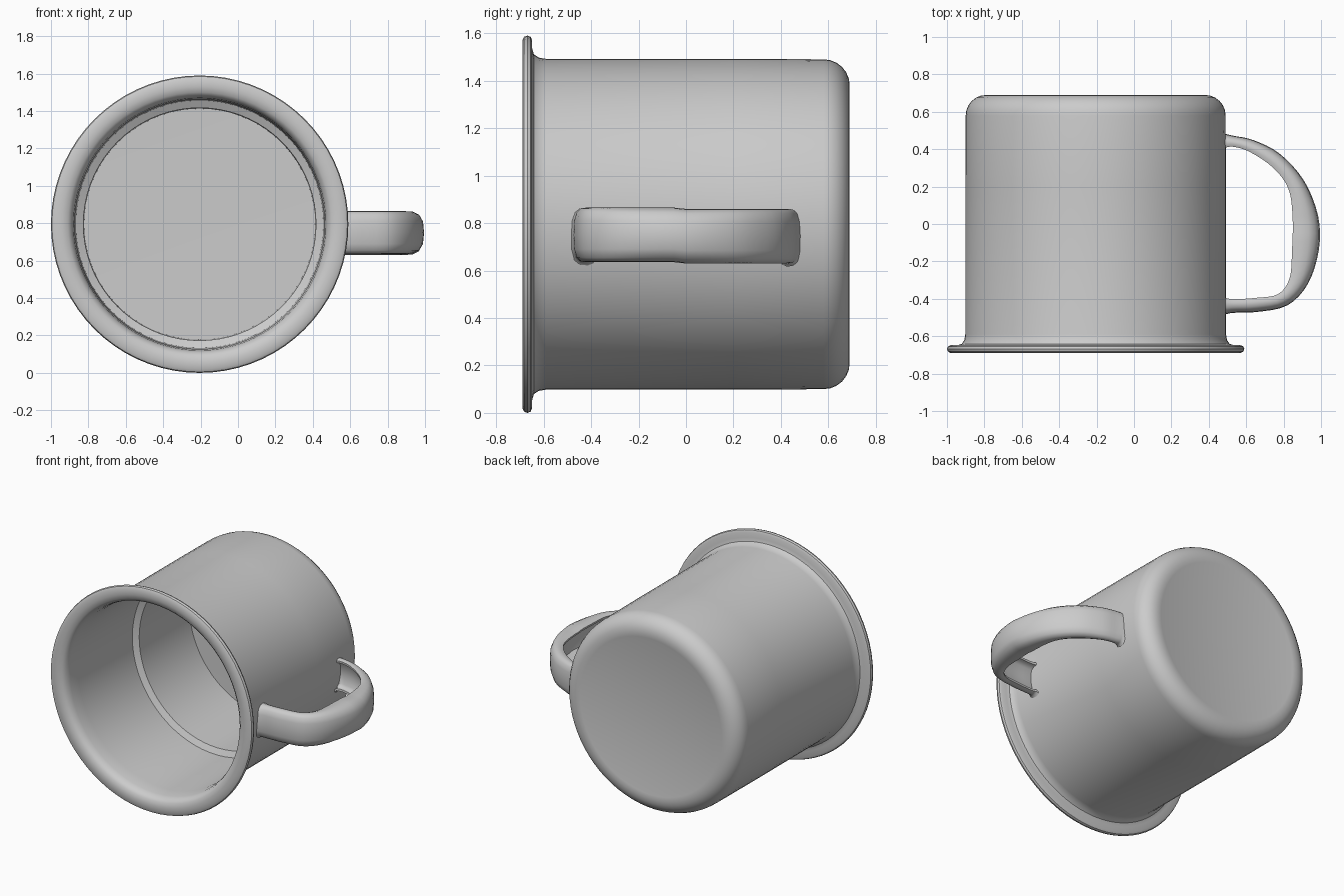
import bpy, bmesh, math
from mathutils import Vector

if "Cube" in bpy.data.objects:
    bpy.data.objects.remove(bpy.data.objects["Cube"])

CX, CZ = -0.205, 0.795   # mug axis, parallel to y


def finish(bm, name, angle):
    bmesh.ops.remove_doubles(bm, verts=bm.verts, dist=1e-5)
    bmesh.ops.recalc_face_normals(bm, faces=bm.faces)
    me = bpy.data.meshes.new(name)
    bm.to_mesh(me)
    bm.free()
    ob = bpy.data.objects.new(name, me)
    bpy.context.collection.objects.link(ob)
    bpy.ops.object.select_all(action='DESELECT')
    ob.select_set(True)
    bpy.context.view_layer.objects.active = ob
    bpy.ops.object.shade_smooth_by_angle(angle=math.radians(angle))
    return ob


def lathe(name, profile, steps=72):
    """Spin (radius, y) points around the mug axis."""
    bm = bmesh.new()
    vs = [bm.verts.new((CX + r, y, CZ)) for r, y in profile]
    es = [bm.edges.new(p) for p in zip(vs, vs[1:])]
    bmesh.ops.spin(bm, geom=vs + es, cent=(CX, 0, CZ), axis=(0, 1, 0),
                   angle=math.tau, steps=steps)
    return finish(bm, name, 40)


def catmull(pts, n):
    """Smooth curve through the given points."""
    p = [Vector(q) for q in pts]
    p = [2 * p[0] - p[1]] + p + [2 * p[-1] - p[-2]]
    out = []
    for a, b, c, d in zip(p, p[1:], p[2:], p[3:]):
        for k in range(n):
            t = k / n
            out.append(0.5 * (2 * b + (c - a) * t + (2 * a - 5 * b + 4 * c - d) * t * t
                              + (3 * b - a - 3 * c + d) * t ** 3))
    return out + [p[-2]]


# Cup body: outside base, rounded corner, wall, rolled rim, inside wall, floor
corner = [(0.585 + 0.11 * math.sin(a), 0.58 + 0.11 * math.cos(a))
          for a in (math.radians(i * 15) for i in range(7))]
profile = [(0, 0.683), (0.53, 0.683), (0.555, 0.689)] + corner + [
    (0.697, 0.2), (0.697, -0.59), (0.702, -0.62), (0.716, -0.641), (0.74, -0.648),
    (0.775, -0.648), (0.79, -0.655), (0.795, -0.668), (0.79, -0.682), (0.775, -0.69),
    (0.735, -0.69), (0.705, -0.683), (0.685, -0.665), (0.675, -0.63),
    (0.668, -0.55), (0.662, 0.05), (0.622, 0.07), (0.618, 0.63), (0, 0.64)]
lathe("cup_body", profile)

# Handle: U-shaped strap, hollow on the side facing the cup
outer = catmull([(0.475, 0.485), (0.53, 0.472), (0.64, 0.448), (0.78, 0.375), (0.91, 0.23),
                 (0.985, 0.04), (0.988, -0.14), (0.93, -0.32), (0.82, -0.435),
                 (0.66, -0.47), (0.53, -0.475), (0.475, -0.488)], 4)
inner = catmull([(0.475, 0.405), (0.53, 0.413), (0.62, 0.385), (0.745, 0.30), (0.825, 0.19),
                 (0.848, 0.04), (0.845, -0.14), (0.832, -0.29), (0.77, -0.375),
                 (0.65, -0.395), (0.53, -0.402), (0.475, -0.39)], 4)
# Section points: (offset in z, fraction from the outer to the inner curve)
half = [(0, 0), (0.06, 0.04), (0.095, 0.18), (0.112, 0.42), (0.115, 0.75),
        (0.107, 1), (0.092, 0.98), (0.088, 0.7), (0.07, 0.45), (0, 0.36)]
section = half + [(-z, f) for z, f in half[-2:0:-1]]

bm = bmesh.new()
rings = []
last = len(outer) - 1
for i, (o, q) in enumerate(zip(outer, inner)):
    flare = 1.12 if i in (0, last) else 1.0
    zc = 0.757 if i < last / 2 else 0.762
    zc -= 0.012
    ring = []
    for z, f in section:
        p = o.lerp(q, f)
        ring.append(bm.verts.new((p.x, p.y, zc + z * flare)))
    rings.append(ring)
n = len(section)
for r0, r1 in zip(rings, rings[1:]):
    for j in range(n):
        k = (j + 1) % n
        bm.faces.new((r0[j], r0[k], r1[k], r1[j]))
for ring in (rings[0], rings[-1]):
    bm.faces.new(ring)
finish(bm, "handle", 45)
